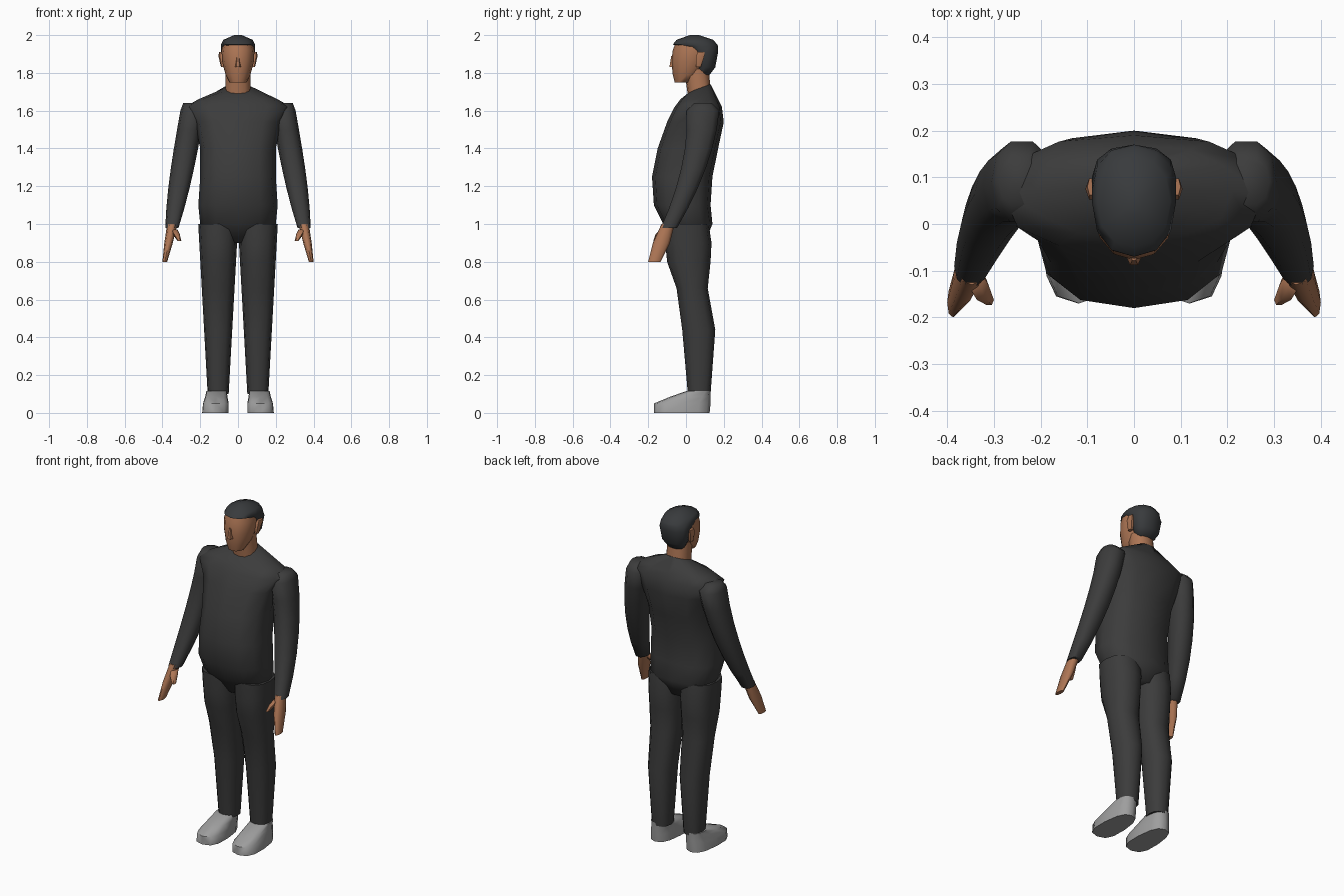
import bpy
import bmesh
from math import cos, sin, pi, copysign, radians

cube = bpy.data.objects.get("Cube")
if cube:
    bpy.data.objects.remove(cube, do_unlink=True)


def make_material(name, red, green, blue):
    material = bpy.data.materials.new(name)
    material.use_nodes = True
    colour = (red, green, blue, 1)
    material.diffuse_color = colour
    shader = next(node for node in material.node_tree.nodes if node.type == 'BSDF_PRINCIPLED')
    shader.inputs["Base Color"].default_value = colour
    return material


charcoal = make_material("charcoal suit", .045, .045, .045)
brown = make_material("brown skin", .42, .18, .09)
black = make_material("black hair", .04, .043, .046)
grey = make_material("grey shoe", .34, .34, .34)


def rounded(value, power):
    return copysign(abs(value) ** power, value)


def section(z, x_min, x_max, front, back, sides, power, lean=0):
    """Rounded cross-section at one height; lean lifts its back edge."""
    points = []
    for step in range(sides):
        angle = 2 * pi * step / sides
        across = rounded(cos(angle), power)
        along = rounded(sin(angle), power)
        x = (x_min + x_max + across * (x_max - x_min)) / 2
        y = (front + back + along * (back - front)) / 2
        points.append((x, y, z + lean * along))
    return points


def loft(name, material, rings, sides=12, power=.85, mirror=False, crease=60, shape=None):
    """Closed skin over rings of (z, x min, x max, front, back)."""
    bm = bmesh.new()
    loops = []
    for z, x_min, x_max, front, back, *lean in rings:
        points = section(z, x_min, x_max, front, back, sides, power, *lean)
        if shape:
            points = [shape(*point) for point in points]
        loops.append([bm.verts.new(point) for point in points])
    for low, high in zip(loops, loops[1:]):
        for current in range(sides):
            previous = current - 1
            bm.faces.new((low[previous], low[current], high[current], high[previous]))
    bm.faces.new(loops[0])
    bm.faces.new(loops[-1])
    bmesh.ops.recalc_face_normals(bm, faces=bm.faces[:])
    mesh = bpy.data.meshes.new(name)
    bm.to_mesh(mesh)
    bm.free()
    mesh.materials.append(material)
    obj = bpy.data.objects.new(name, mesh)
    bpy.context.collection.objects.link(obj)
    if mirror:
        obj.modifiers.new("Mirror", 'MIRROR')
    bpy.ops.object.select_all(action='DESELECT')
    obj.select_set(True)
    bpy.context.view_layer.objects.active = obj
    bpy.ops.object.shade_smooth_by_angle(angle=radians(crease))


def centred(rings):
    """Turn (z, half width, front, back) into rings symmetric about x = 0."""
    return [(z, -half, half, *rest) for z, half, *rest in rings]


# Torso, from hips to a neckline that is higher at the back
loft("torso", charcoal, centred([
    (.9, .1, -.06, .1),
    (1, .2, -.12, .14),
    (1.1, .21, -.17, .13),
    (1.25, .2, -.18, .14),
    (1.4, .2, -.15, .17),
    (1.54, .23, -.1, .2),
    (1.62, .28, -.06, .19),
    (1.66, .21, -.03, .17),
    (1.72, .07, .02, .13, .02)]), power=.8, crease=70)


# Legs: side outline, with the width growing steadily towards the hip
def leg_ring(z, front, back):
    middle, half = .105, .05 + z / 18
    return z, middle - half, middle + half, front, back


leg_outline = [(.1, .01, .13), (.44, -.02, .155), (.66, -.05, .115),
               (.8, -.1, .13), (.9, -.11, .135), (1, -.11, .12)]
loft("leg", charcoal, [leg_ring(*point) for point in leg_outline], mirror=True)


# Sleeves: taper from shoulder to wrist while swinging forward
def sleeve_ring(t):
    x, y = .24 + .11 * t, .09 - .18 * t ** 1.8
    half_width, half_depth = .065 - .03 * t ** 3, .09 - .045 * t
    return 1.6 - .62 * t, x - half_width, x + half_width, y - half_depth, y + half_depth


shoulder_cap = (1.64, .2, .29, .04, .14)
sleeve_steps = 6
loft("sleeve", charcoal,
     [shoulder_cap] + [sleeve_ring(step / sleeve_steps) for step in range(sleeve_steps + 1)],
     sides=10, mirror=True, crease=70)

# Hands and thumbs
loft("hand", brown, [
    (1, .32, .375, -.13, -.06),
    (.9, .345, .39, -.175, -.085),
    (.8, .375, .4, -.2, -.135)], sides=8, mirror=True)
loft("thumb", brown, [
    (.97, .32, .36, -.14, -.09),
    (.945, .308, .345, -.165, -.115),
    (.91, .3, .32, -.175, -.15)], sides=6, mirror=True)


# Shoes, narrower towards the heel
def narrow_heel(x, y, z):
    middle = .115
    return middle + (x - middle) * (.86 - .8 * y), y, z


loft("shoe", grey, [
    (0, .04, .2, -.17, .125),
    (.05, .04, .195, -.17, .13),
    (.085, .045, .185, -.085, .13),
    (.115, .045, .18, 0, .13)],
    power=.75, mirror=True, shape=narrow_heel)

# Neck and face
loft("neck", brown, centred([
    (1.7, .068, .01, .13, .02),
    (1.82, .064, -.01, .12)]))
loft("face", brown, centred([
    (1.75, .045, -.06, .03),
    (1.79, .066, -.07, .08),
    (1.86, .084, -.077, .12),
    (1.92, .087, -.07, .13),
    (1.96, .078, -.055, .12)]), power=.95)
loft("nose", brown, centred([
    (1.83, .016, -.09, -.05),
    (1.89, .007, -.08, -.05)]), sides=6)
loft("ear", brown, [
    (1.83, .07, .09, .05, .08),
    (1.89, .07, .104, .05, .1),
    (1.91, .08, .1, .06, .1)], sides=6, mirror=True)

# Hair, covering the back of the head and the crown
loft("hair", black, centred([
    (1.79, .05, .06, .125),
    (1.83, .076, .05, .155),
    (1.91, .09, .03, .17),
    (1.94, .09, -.03, .17),
    (1.95, .09, -.07, .165),
    (1.975, .078, -.05, .145),
    (2, .02, .02, .07)]), power=.9)
